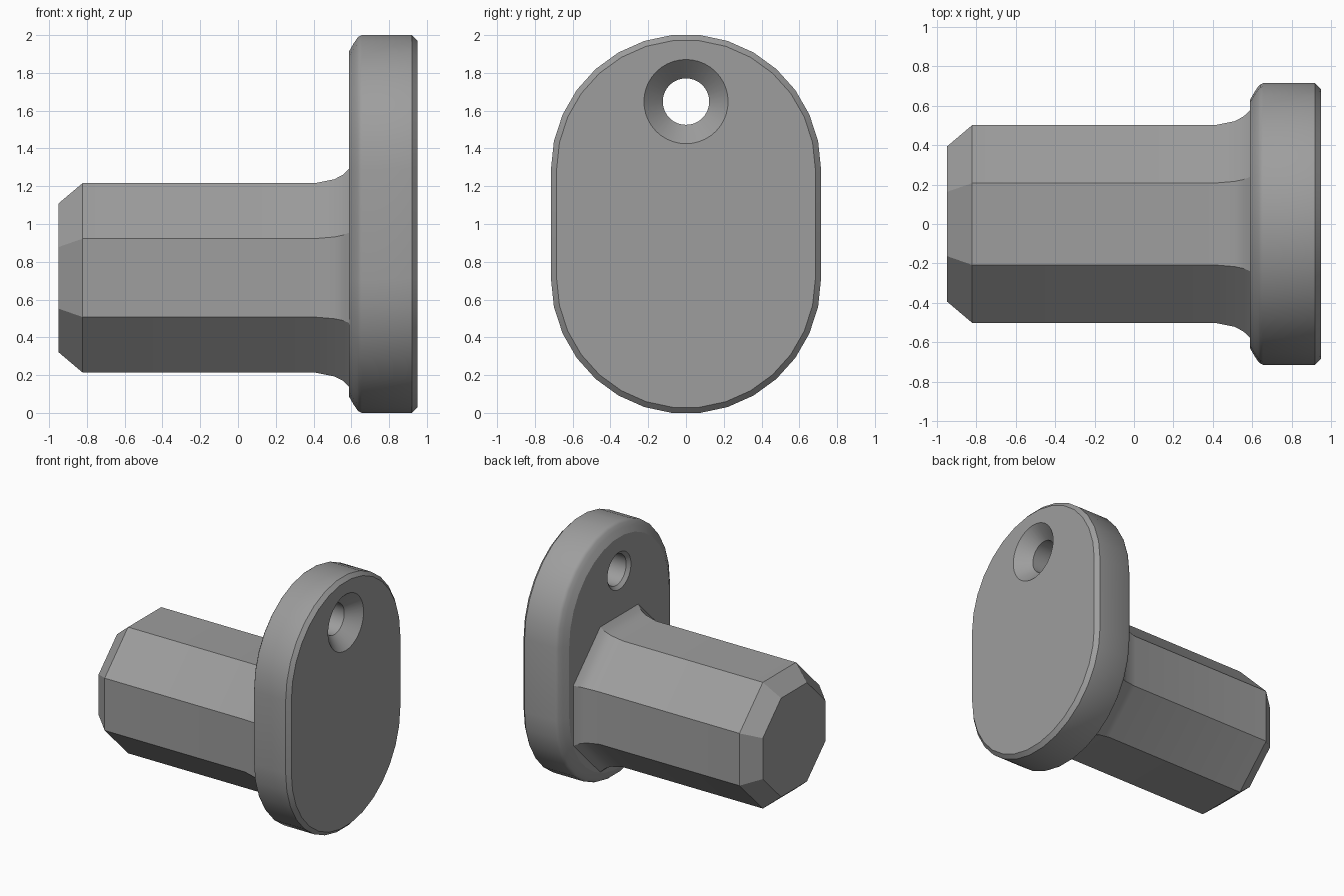
import bpy, bmesh
from math import sin, cos, pi, radians

if "Cube" in bpy.data.objects:
    bpy.data.objects.remove(bpy.data.objects["Cube"])


def loft(name, rings):
    """Closed solid skinned through rings of equal point count."""
    bm = bmesh.new()
    loops = [[bm.verts.new(p) for p in ring] for ring in rings]
    n = len(loops[0])
    for a, b in zip(loops, loops[1:]):
        for i in range(n):
            j = (i + 1) % n
            bm.faces.new((a[i], a[j], b[j], b[i]))
    bm.faces.new(loops[0])
    bm.faces.new(loops[-1])
    bmesh.ops.recalc_face_normals(bm, faces=bm.faces)
    mesh = bpy.data.meshes.new(name)
    bm.to_mesh(mesh)
    bm.free()
    mesh.materials.append(grey)
    obj = bpy.data.objects.new(name, mesh)
    bpy.context.collection.objects.link(obj)
    return obj


def circle(x, r, zc, n, phase=0.0):
    return [(x, r * cos(phase + 2 * pi * i / n), zc + r * sin(phase + 2 * pi * i / n))
            for i in range(n)]


def stadium(x, r, half=0.289, n=15):
    """Upright slot outline: two half circles of n segments around z = 1."""
    pts = []
    for side in (0, 1):
        for i in range(n + 1):
            a = pi * side + pi * i / n
            pts.append((x, r * cos(a), 1 + (half if side == 0 else -half) + r * sin(a)))
    return pts


def combine(target, tool, operation):
    mod = target.modifiers.new(operation.lower(), 'BOOLEAN')
    mod.operation, mod.object, mod.solver = operation, tool, 'EXACT'
    bpy.context.view_layer.objects.active = target
    bpy.ops.object.modifier_apply(modifier=mod.name)
    bpy.data.objects.remove(tool)


# Dark grey for the whole part
grey = bpy.data.materials.new("dark_grey")
grey.diffuse_color = (0.34, 0.34, 0.34, 1)
grey.use_nodes = True
grey.node_tree.nodes["Principled BSDF"].inputs["Base Color"].default_value = grey.diffuse_color

# Rounded flange plate with a soft back edge and a small front chamfer
R = 0.715
plate = loft("flanged_peg", [stadium(x, R - d) for x, d in
             [(0.588, 0.087), (0.613, 0.043), (0.632, 0.015), (0.641, 0.007),
              (0.655, 0), (0.92, 0), (0.949, 0.03)]])

# Octagonal shaft: chamfered tip, flared root (radii measured to the flats)
shaft = loft("shaft", [circle(x, r / cos(pi / 8), 0.715, 8, pi / 8) for x, r in
             [(-0.951, 0.393), (-0.822, 0.502), (0.41, 0.502), (0.51, 0.522),
              (0.555, 0.545), (0.588, 0.577), (0.62, 0.577)]])
combine(plate, shaft, 'UNION')

# Countersunk through hole
hole = loft("hole_cutter", [circle(x, r, 1.648, 40) for x, r in
            [(0.568, 0.168), (0.613, 0.123), (0.849, 0.123), (0.969, 0.243)]])
hole.hide_render = True
combine(plate, hole, 'DIFFERENCE')

# Smooth curved rims, keep octagon edges and chamfers crisp
bpy.ops.object.select_all(action='DESELECT')
plate.select_set(True)
bpy.context.view_layer.objects.active = plate
bpy.ops.object.shade_smooth_by_angle(angle=radians(28))
